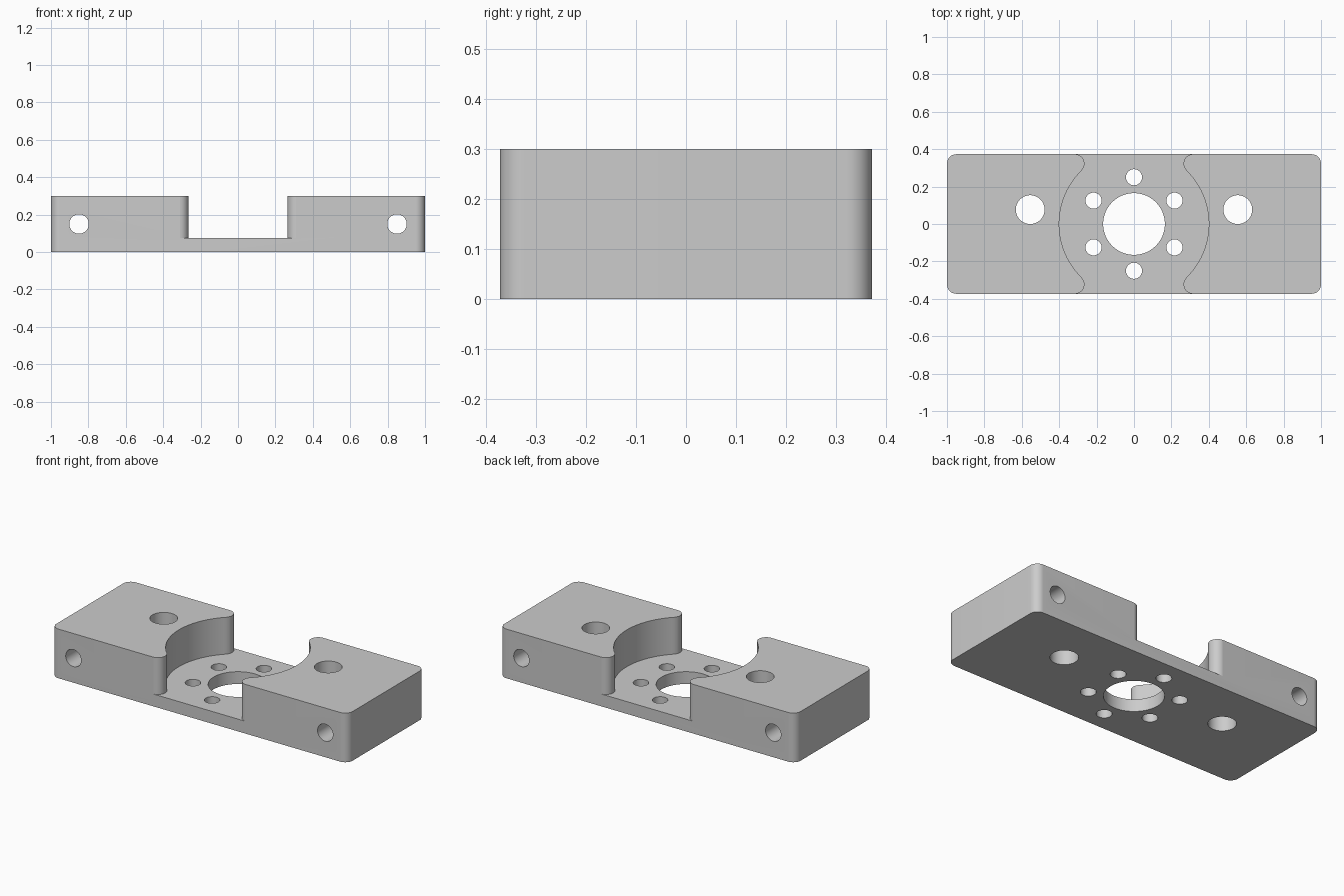
import bpy, bmesh
from math import sin, cos, pi, atan2, radians
from mathutils import Matrix, Vector

HALF_X, HALF_Y, HEIGHT, FLOOR = 1.0, 0.373, 0.30, 0.075
CORNER = 0.05          # radius of the outer corners and recess lips
RECESS = 0.40          # radius of the round recess

if "Cube" in bpy.data.objects:
    bpy.data.objects.remove(bpy.data.objects["Cube"], do_unlink=True)

metal = bpy.data.materials.new("plain grey")
metal.use_nodes = True
grey = (0.6, 0.6, 0.6, 1)
metal.diffuse_color = grey
metal.node_tree.nodes["Principled BSDF"].inputs["Base Color"].default_value = grey


def arc(cx, cy, r, a0, a1, n):
    return [(cx + r * cos(a0 + (a1 - a0) * i / n),
             cy + r * sin(a0 + (a1 - a0) * i / n)) for i in range(n + 1)]


def add_object(name, bm):
    bmesh.ops.recalc_face_normals(bm, faces=bm.faces)
    mesh = bpy.data.meshes.new(name)
    bm.to_mesh(mesh)
    bm.free()
    mesh.materials.append(metal)
    obj = bpy.data.objects.new(name, mesh)
    bpy.context.collection.objects.link(obj)
    return obj


def prism(name, outline, z0, z1):
    bm = bmesh.new()
    face = bm.faces.new([bm.verts.new((x, y, z0)) for x, y in outline])
    result = bmesh.ops.extrude_face_region(bm, geom=[face])
    top = [v for v in result["geom"] if isinstance(v, bmesh.types.BMVert)]
    bmesh.ops.translate(bm, verts=top, vec=(0, 0, z1 - z0))
    return add_object(name, bm)


def drill(name, x, y, z, radius, along_y=False):
    bm = bmesh.new()
    turn = Matrix.Rotation(pi / 2 if along_y else 0, 4, 'X')
    bmesh.ops.create_cone(bm, cap_ends=True, segments=64, radius1=radius,
                          radius2=radius, depth=1.2,
                          matrix=Matrix.Translation(Vector((x, y, z))) @ turn)
    return add_object(name, bm)


# Block with rounded upright corners
outline = []
for k, (sx, sy) in enumerate([(1, 1), (-1, 1), (-1, -1), (1, -1)]):
    outline += arc(sx * (HALF_X - CORNER), sy * (HALF_Y - CORNER), CORNER,
                   k * pi / 2, (k + 1) * pi / 2, 12)
block = prism("mounting_block", outline, 0, HEIGHT)

# Recess outline: one quarter, mirrored to all four
lip_x, lip_y = 0.315, HALF_Y - CORNER
tangent = atan2(lip_y, lip_x)
quarter = arc(0, 0, RECESS, 0, tangent, 24)
quarter += arc(lip_x, lip_y, CORNER, pi + tangent, radians(97), 16)[1:]
quarter.append((quarter[-1][0], HALF_Y + 0.1))
back = quarter + [(-x, y) for x, y in reversed(quarter)]
front = [(x, -y) for x, y in reversed(back)]
cutters = [prism("recess_cutter", back + front[1:-1], FLOOR, HEIGHT + 0.2)]

# Centre bore and ring of six screw holes
cutters.append(drill("bore_cutter", 0, 0, 0, 0.165))
for i in range(6):
    a = pi / 2 + i * pi / 3
    cutters.append(drill("ring_hole_cutter", 0.25 * cos(a), 0.25 * sin(a), 0, 0.043))

# Upright and cross holes in both end pads
for side in (-1, 1):
    cutters.append(drill("pad_hole_cutter", side * 0.555, 0.077, 0, 0.077))
    cutters.append(drill("cross_hole_cutter", side * 0.85, 0, 0.15, 0.052, True))

bpy.ops.object.select_all(action='DESELECT')
block.select_set(True)
bpy.context.view_layer.objects.active = block
for cutter in cutters:
    cutter.hide_render = True
    mod = block.modifiers.new("cut", 'BOOLEAN')
    mod.operation = 'DIFFERENCE'
    mod.solver = 'EXACT'
    mod.object = cutter
    bpy.ops.object.modifier_apply(modifier=mod.name)
    bpy.data.objects.remove(cutter, do_unlink=True)

bpy.ops.object.shade_smooth_by_angle(angle=radians(30))
